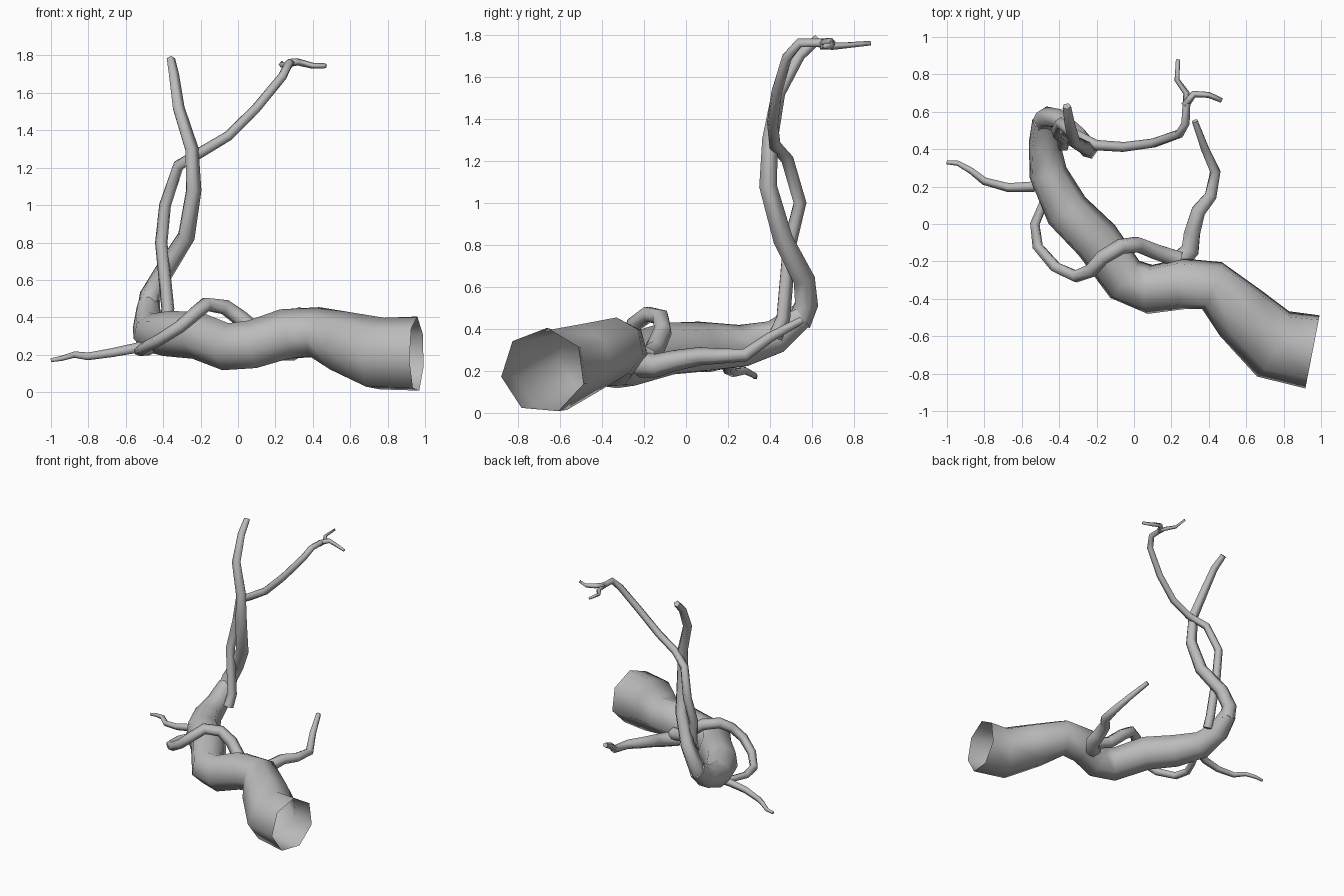
import bpy
import bmesh
import math
from mathutils import Vector

default_cube = bpy.data.objects.get("Cube")
if default_cube:
    bpy.data.objects.remove(default_cube, do_unlink=True)

# Single bark colour
bark = bpy.data.materials.new("grey_bark")
bark.use_nodes = True
BARK_COLOUR = (0.5, 0.5, 0.5, 1)
bark.diffuse_color = BARK_COLOUR
bark.node_tree.nodes["Principled BSDF"].inputs["Base Color"].default_value = BARK_COLOUR


def path_tangents(points):
    """Average the directions of the neighbouring segments at every point."""
    tangents = []
    last = len(points) - 1
    for i, point in enumerate(points):
        before = (point - points[max(i - 1, 0)]).normalized()
        after = (points[min(i + 1, last)] - point).normalized()
        tangents.append((before + after).normalized())
    return tangents


def make_limb(name, path, radii, sides, start_angle=0, cap_start=True):
    """Sweep a polygon along a path; radii is a list, or a (start, end) taper."""
    points = [Vector(p) for p in path]
    if len(radii) != len(points):
        thick, thin = radii
        radii = [thick + (thin - thick) * i / (len(points) - 1)
                 for i in range(len(points))]
    tangents = path_tangents(points)
    up = Vector((0, 0, 1))
    if abs(tangents[0].z) > 0.8:
        up = Vector((0, 1, 0))

    bm = bmesh.new()
    rings = []
    for point, tangent, radius in zip(points, tangents, radii):
        # Carry the frame along the path so that the limb does not twist
        up = (up - tangent * up.dot(tangent)).normalized()
        side = tangent.cross(up)
        ring = []
        for k in range(sides):
            angle = math.radians(start_angle) + math.tau * k / sides
            offset = up * math.cos(angle) + side * math.sin(angle)
            ring.append(bm.verts.new(point + offset * radius))
        rings.append(ring)

    for lower, upper in zip(rings, rings[1:]):
        for k in range(sides):
            n = (k + 1) % sides
            bm.faces.new((lower[k], lower[n], upper[n], upper[k]))
    bm.faces.new(rings[-1])
    if cap_start:
        bm.faces.new(rings[0])
    bmesh.ops.recalc_face_normals(bm, faces=bm.faces)
    for face in bm.faces:
        face.smooth = len(face.verts) == 4 and face.calc_area() > 0

    mesh = bpy.data.meshes.new(name)
    bm.to_mesh(mesh)
    bm.free()
    mesh.materials.append(bark)
    limb = bpy.data.objects.new(name, mesh)
    bpy.context.collection.objects.link(limb)
    return limb


# Fallen trunk, hollow and open at its broken end
trunk_path = [
    (.955, -.68, .2), (.75, -.64, .2), (.58, -.48, .26), (.42, -.33, .315),
    (.25, -.32, .305), (.08, -.35, .25), (-.05, -.3, .24), (-.2, -.09, .3),
    (-.36, .07, .31), (-.46, .27, .315), (-.48, .43, .36), (-.48, .55, .46),
]
trunk_radii = [.205, .2, .17, .14, .14, .135, .13, .13, .125, .105, .085, .065]
make_limb("trunk", trunk_path, trunk_radii, sides=7, start_angle=5, cap_start=False)

# Main upright stem growing out of the trunk's far end
make_limb("main_stem", [
    (-.48, .53, .43), (-.47, .57, .52), (-.4, .56, .64), (-.28, .46, .83),
    (-.24, .39, 1.08), (-.25, .4, 1.3), (-.32, .44, 1.52), (-.345, .54, 1.7),
    (-.36, .63, 1.78),
], (.065, .024), sides=5)

# Thinner stem winding round the main one, then reaching out to the side
make_limb("winding_stem", [
    (-.38, .42, .36), (-.375, .46, .45), (-.41, .49, .8), (-.39, .54, 1),
    (-.32, .48, 1.21), (-.2, .42, 1.28), (-.05, .41, 1.37), (.1, .43, 1.52),
    (.24, .48, 1.69), (.275, .54, 1.76), (.28, .65, 1.76),
], (.038, .022), sides=5)

# Twigs at the tip of the winding stem
make_limb("tip_twig_left", [
    (.27, .63, 1.76), (.32, .695, 1.765), (.4, .69, 1.745), (.47, .66, 1.745),
], (.022, .013), sides=4)
make_limb("tip_twig_back", [
    (.28, .64, 1.75), (.28, .7, 1.745), (.23, .77, 1.75), (.235, .88, 1.76),
], (.02, .011), sides=4)

# Looping root that arches over the trunk and passes beneath it
make_limb("looping_root", [
    (.24, -.19, .27), (.12, -.15, .3), (.02, -.11, .39), (-.07, -.12, .455),
    (-.17, -.18, .47), (-.23, -.25, .42), (-.31, -.28, .35), (-.42, -.23, .28),
    (-.515, -.12, .23), (-.53, 0, .22), (-.48, .12, .22), (-.42, .26, .25),
], (.05, .022), sides=6)

# Crooked side branch on the trunk's back
make_limb("side_branch", [
    (.22, -.22, .23), (.3, -.14, .225), (.31, -.05, .25), (.345, .07, .27),
    (.41, .15, .27), (.435, .28, .275), (.38, .4, .36), (.325, .55, .44),
], (.062, .018), sides=6)

# Low twig at the right
make_limb("low_twig", [
    (-.45, .23, .26), (-.54, .2, .235), (-.67, .195, .21), (-.8, .23, .19),
    (-.87, .285, .2), (-.94, .325, .18), (-1, .33, .17),
], (.033, .011), sides=5)
